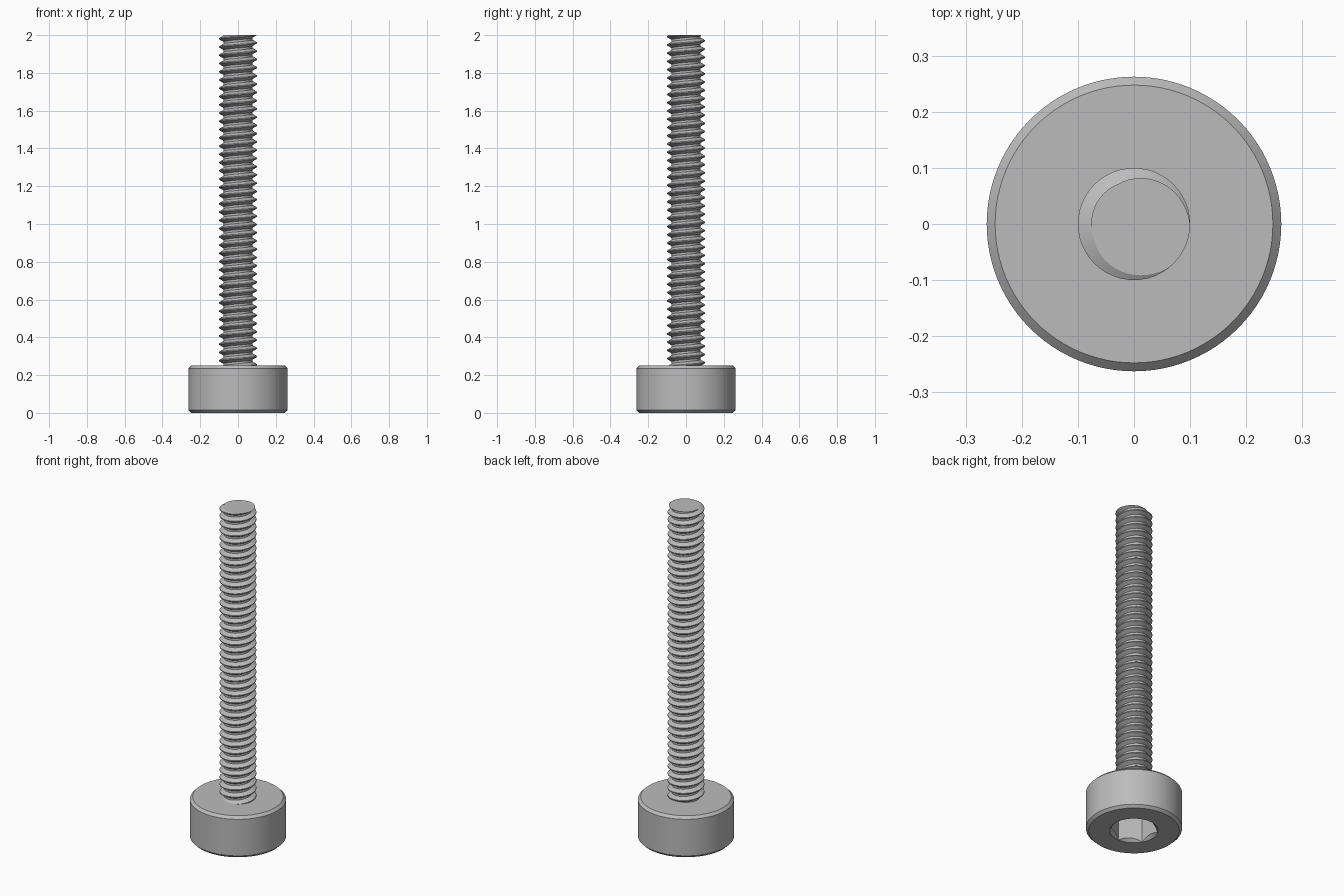
import bpy, bmesh, math

if "Cube" in bpy.data.objects:
    bpy.data.objects.remove(bpy.data.objects["Cube"])

TAU = 2 * math.pi
steel = bpy.data.materials.new("grey_steel")
steel.diffuse_color = (0.5, 0.5, 0.5, 1)
steel.use_nodes = True
steel.node_tree.nodes["Principled BSDF"].inputs["Base Color"].default_value = steel.diffuse_color


def finish(bm, name):
    bmesh.ops.recalc_face_normals(bm, faces=bm.faces[:])
    mesh = bpy.data.meshes.new(name)
    bm.to_mesh(mesh)
    bm.free()
    obj = bpy.data.objects.new(name, mesh)
    bpy.context.collection.objects.link(obj)
    mesh.materials.append(steel)
    bpy.ops.object.select_all(action='DESELECT')
    obj.select_set(True)
    bpy.context.view_layer.objects.active = obj
    bpy.ops.object.shade_smooth_by_angle(angle=math.radians(25))
    return obj


# Head: lathed rings with chamfers, running down into a countersunk hex socket
HEAD_R, HEAD_H, CHAMFER = 0.2625, 0.25, 0.015
RIM_R, HEX_R, SOCKET_DEPTH = 0.132, 0.131, 0.155
SEG = 96


def hex_radius(a):
    # corners at 30 degrees + multiples of 60
    off = (a + math.pi / 6) % (math.pi / 3) - math.pi / 6
    return HEX_R * math.cos(math.pi / 6) / math.cos(off)


def circle(r, z):
    return lambda a: (r, z)


profile = [
    circle(HEAD_R - CHAMFER, HEAD_H),
    circle(HEAD_R, HEAD_H - CHAMFER),
    circle(HEAD_R, CHAMFER),
    circle(HEAD_R - CHAMFER, 0),
    circle(RIM_R, 0),
    lambda a: (hex_radius(a), RIM_R - hex_radius(a)),
    lambda a: (hex_radius(a), SOCKET_DEPTH),
]
bm = bmesh.new()
rings = []
for f in profile:
    ring = []
    for i in range(SEG):
        a = TAU * i / SEG
        r, z = f(a)
        ring.append(bm.verts.new((r * math.cos(a), r * math.sin(a), z)))
    rings.append(ring)
for lo, hi in zip(rings, rings[1:]):
    for i in range(SEG):
        j = (i + 1) % SEG
        bm.faces.new((lo[i], lo[j], hi[j], hi[i]))
bm.faces.new(rings[0])
bm.faces.new(rings[-1])
finish(bm, "socket_head")

# Threaded shank: helical sweep of a 60 degree thread, trimmed flat at both ends
PITCH, MAJOR, MINOR, TOP = 0.0437, 0.1, 0.0765, 2.0
BOTTOM = HEAD_H - 0.01
tooth = [(-1 / 16, MAJOR), (1 / 16, MAJOR), (3 / 8, MINOR), (5 / 8, MINOR)]
COLS = 48
turns = int((TOP - BOTTOM) / PITCH) + 5
z0 = TOP + PITCH * 23 / 360 - PITCH * (turns - 2)

bm = bmesh.new()
cols = []
for i in range(COLS):
    a = TAU * i / COLS
    cols.append([bm.verts.new((r * math.cos(a), r * math.sin(a),
                               z0 + PITCH * (i / COLS + t + f)))
                 for t in range(turns) for f, r in tooth])
for i in range(COLS):
    shift = 4 if i == COLS - 1 else 0      # one full turn climbs one pitch
    left, right = cols[i], cols[(i + 1) % COLS]
    for j in range(len(left) - 1 - shift):
        bm.faces.new((left[j], right[j + shift], right[j + 1 + shift], left[j + 1]))
for z, direction in ((TOP, 1), (BOTTOM, -1)):
    geom = bm.verts[:] + bm.edges[:] + bm.faces[:]
    bmesh.ops.bisect_plane(bm, geom=geom, dist=1e-6, plane_co=(0, 0, z),
                           plane_no=(0, 0, direction), clear_outer=True)
    rim = [e for e in bm.edges if e.is_boundary
           and all(abs(v.co.z - z) < 1e-5 for v in e.verts)]
    bmesh.ops.edgenet_fill(bm, edges=rim)
finish(bm, "threaded_shank")
